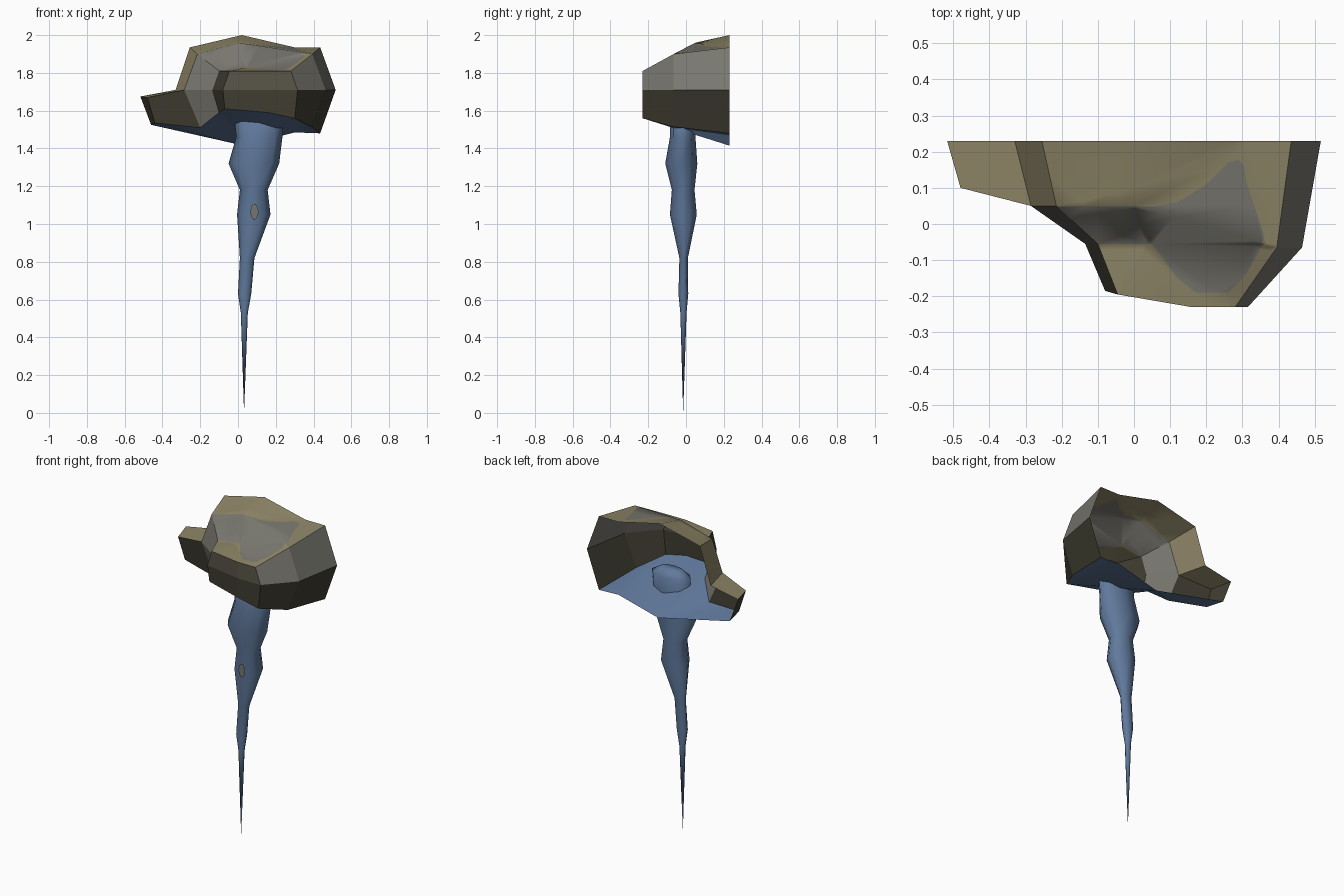
import bpy, bmesh, math

cube = bpy.data.objects.get("Cube")
if cube:
    bpy.data.objects.remove(cube)


def material(name, rgb):
    m = bpy.data.materials.new(name)
    m.use_nodes = True
    m.diffuse_color = (*rgb, 1)
    m.node_tree.nodes["Principled BSDF"].inputs["Base Color"].default_value = (*rgb, 1)
    return m


brown = material("rock_brown", (0.27, 0.235, 0.135))
grey = material("rock_grey", (0.19, 0.185, 0.16))
dark = material("rock_dark", (0.05, 0.046, 0.03))
dusk = material("rock_dusk", (0.1, 0.093, 0.065))
blue = material("ice_blue", (0.118, 0.193, 0.335))
stain = material("ice_stain", (0.17, 0.18, 0.17))


def finish(name, bm, mats, smooth=False):
    me = bpy.data.meshes.new(name)
    bm.to_mesh(me)
    bm.free()
    for m in mats:
        me.materials.append(m)
    for p in me.polygons:
        p.use_smooth = smooth
    bpy.context.collection.objects.link(bpy.data.objects.new(name, me))


# Rings of the rock shell, from the left lip round the front to the right back
mid = dict(A=(-.517, .23, 1.675), B=(-.48, .10, 1.67), C=(-.285, .05, 1.71),
           D=(-.135, -.055, 1.71), E=(-.08, -.185, 1.71), F=(.16, -.23, 1.71),
           G=(.315, -.23, 1.71), H=(.465, -.065, 1.71), I=(.517, .23, 1.71),
           K=(-.33, .23, 1.71))
low = dict(A=(-.46, .23, 1.525), B=(-.44, .11, 1.535), C=(-.2, .06, 1.51),
           D=(-.10, -.04, 1.59), E=(-.07, -.18, 1.61), F=(.16, -.23, 1.59),
           G=(.30, -.23, 1.56), H=(.39, -.07, 1.515), I=(.435, .23, 1.48),
           M=(.03, .23, 1.415), N=(.30, .23, 1.485))
top = dict(K=(-.255, .23, 1.935), C=(-.215, .05, 1.90), D=(-.10, -.055, 1.81),
           E=(-.045, -.195, 1.81), F=(.16, -.23, 1.81), G=(.28, -.23, 1.81),
           H=(.395, -.065, 1.90), I=(.435, .23, 1.935), P=(.02, .23, 2.0),
           Q=(.30, .23, 1.935), R=(0, .05, 1.96), S=(.05, -.055, 1.83))


def sheet(points, faces):
    """Each face is a word whose letters name its corners."""
    bm = bmesh.new()
    verts = {k: bm.verts.new(p) for k, p in points.items()}
    for word in faces:
        bm.faces.new([verts[c] for c in word])
    return bm


def wall(name, upper, lower, path, mats, paint):
    """Band between two rings; paint gives the material index of each panel along the path."""
    bm = bmesh.new()
    a = [bm.verts.new(upper[c]) for c in path]
    b = [bm.verts.new(lower[c]) for c in path]
    for i, index in enumerate(paint):
        bm.faces.new((a[i + 1], a[i], b[i], b[i + 1])).material_index = index
    finish(name, bm, mats)


# Walls and the top of the lip
wall("rock_lower_wall", mid, low, "ABCDEFGHI", (dark, grey), (0, 0, 1, 0, 0, 0, 0, 0))
wall("rock_upper_wall", top, mid, "KCDEFGHI", (brown, grey, dark, dusk), (0, 1, 2, 3, 3, 1, 1))
finish("rock_lip", sheet(mid, ["ABCK"]), (brown,))

# Icy underside
finish("ice_underside", sheet(low, ["MCBA", "MDC", "MFED", "MNGF", "NHG", "NIH"]), (blue,), True)

# Top with a grey worn patch cut into it
patch = [(-.30, .05), (.05, .05), (.12, .06), (.2, .11), (.26, .17), (.29, .178), (.305, .16),
         (.31, .12), (.36, -.03), (.35, -.07), (.31, -.14), (.26, -.19), (.17, -.19),
         (.12, -.15), (.05, -.055), (-.12, -.055)]
sides_of_patch = list(zip(patch, patch[1:] + patch[:1]))


def inside(x, y):
    hit = False
    for (ax, ay), (bx, by) in sides_of_patch:
        if (ay > y) != (by > y) and x < (bx - ax) * (y - ay) / (by - ay) + ax:
            hit = not hit
    return hit


bm = sheet(top, ["KCRP", "CDSR", "DEFS", "SFGH", "RSH", "RHQ", "PRQ", "QHI"])
bmesh.ops.triangulate(bm, faces=bm.faces[:])
for (ax, ay), (bx, by) in sides_of_patch:
    bmesh.ops.bisect_plane(bm, geom=bm.verts[:] + bm.edges[:] + bm.faces[:], dist=1e-5,
                           plane_co=(ax, ay, 0), plane_no=(by - ay, ax - bx, 0))
for f in bm.faces:
    c = f.calc_center_median()
    f.material_index = int(inside(c.x, c.y))
finish("rock_top", bm, (brown, grey), True)

# Icicle: height, x range, y range of each ring
rings = [(1.61, .04, .18, -.05, .02), (1.57, -.02, .245, -.085, .05), (1.46, -.01, .235, -.085, .05),
         (1.32, -.05, .218, -.11, .06), (1.18, .01, .157, -.075, .045), (1.05, -.005, .172, -.085, .057),
         (.82, .01, .087, -.035, .01), (.63, 0, .07, -.04, .012), (.53, .015, .052, -.03, .003)]
sides = 8
bm = bmesh.new()
loops = []
for z, x0, x1, y0, y1 in rings:
    loops.append([bm.verts.new(((x0 + x1) / 2 + (x1 - x0) / 2 * math.cos(t),
                                (y0 + y1) / 2 + (y1 - y0) / 2 * math.sin(t), z))
                  for t in (math.tau * i / sides for i in range(sides))])
tip = bm.verts.new((.032, -.015, 0))
bm.faces.new(loops[0])
for i in range(sides):
    j = (i + 1) % sides
    for a, b in zip(loops, loops[1:]):
        bm.faces.new((a[j], a[i], b[i], b[j]))
    bm.faces.new((loops[-1][j], loops[-1][i], tip))
finish("icicle", bm, (blue,), True)

# Small stain on the front of the icicle
bm = bmesh.new()
bm.faces.new([bm.verts.new((.087 + .022 * math.cos(t), -.088, 1.065 + .042 * math.sin(t)))
              for t in (math.tau * i / 10 for i in range(10))])
finish("icicle_stain", bm, (stain,))
